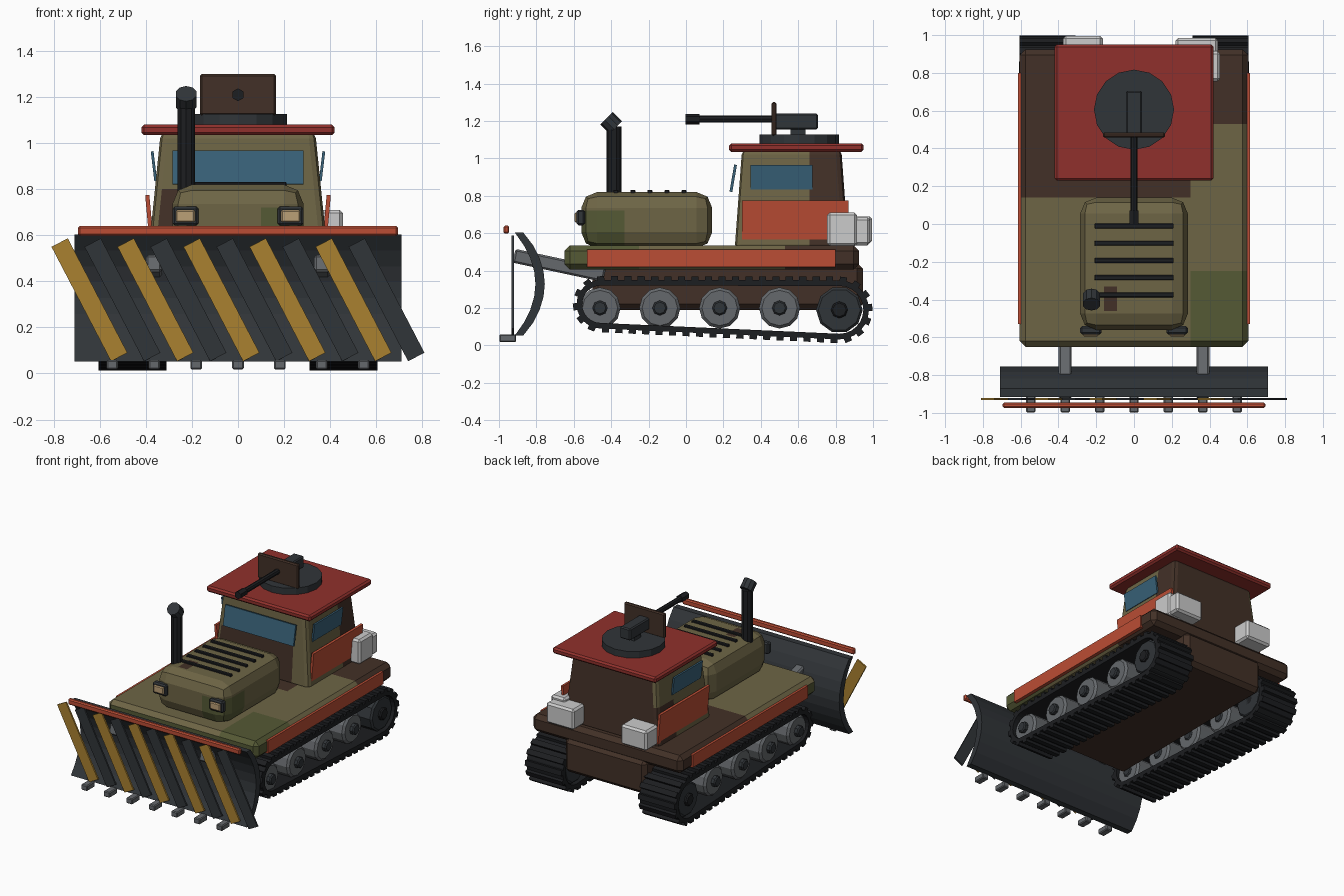
import bpy, bmesh
from math import pi, sin, cos, hypot
from mathutils import Vector, Matrix

if "Cube" in bpy.data.objects:
    bpy.data.objects.remove(bpy.data.objects["Cube"])


def mat(name, r, g, b):
    m = bpy.data.materials.new(name)
    m.diffuse_color = (r, g, b, 1)
    m.use_nodes = True
    m.node_tree.nodes["Principled BSDF"].inputs["Base Color"].default_value = m.diffuse_color
    return m


TAN = mat("camo_tan", .155, .13, .06)
BROWN = mat("camo_brown", .055, .03, .02)
GREEN = mat("camo_green", .09, .1, .035)
RED = mat("red_panel", .5, .075, .035)
ROOF = mat("dark_red", .28, .03, .025)
YELLOW = mat("warning_yellow", .4, .22, .03)
DARK = mat("dark_steel", .03, .035, .04)
BLACK = mat("rubber_black", .012, .013, .015)
GLASS = mat("window_glass", .04, .12, .19)
LAMP = mat("lamp_lens", .5, .35, .18)
STEEL = mat("wheel_steel", .13, .14, .15)
CAN = mat("light_grey", .55, .55, .55)


def finish(name, bm, *mats):
    bmesh.ops.recalc_face_normals(bm, faces=bm.faces)
    me = bpy.data.meshes.new(name)
    bm.to_mesh(me)
    bm.free()
    for m in mats:
        me.materials.append(m)
    ob = bpy.data.objects.new(name, me)
    bpy.context.collection.objects.link(ob)
    return ob


def box_bm(lo, hi, bevel=0, seg=1, rot=0, axis='X', top=None):
    """Box between two corners; top = (x scale, y scale) tapers it."""
    lo, hi = Vector(lo), Vector(hi)
    bm = bmesh.new()
    bmesh.ops.create_cube(bm, size=1)
    for v in bm.verts:
        if top and v.co.z > 0:
            v.co.x *= top[0]
            v.co.y *= top[1]
        v.co = v.co * (hi - lo)
    if bevel:
        bmesh.ops.bevel(bm, geom=bm.edges[:], offset=bevel, segments=seg,
                        profile=.5, affect='EDGES')
    bm.transform(Matrix.Translation((lo + hi) / 2) @ Matrix.Rotation(rot, 4, axis))
    return bm


def box(name, lo, hi, m, bevel=0, **kw):
    return finish(name, box_bm(lo, hi, bevel, **kw), m)


def sided(s, x0, x1):
    return min(s * x0, s * x1), max(s * x0, s * x1)


def cyl(name, c, r, length, m, axis='Z', n=12, angle=0, r2=None, bevel=0):
    bm = bmesh.new()
    bmesh.ops.create_cone(bm, cap_ends=True, segments=n, radius1=r,
                          radius2=r if r2 is None else r2, depth=length)
    if bevel:
        rims = [e for f in bm.faces if len(f.verts) == n for e in f.edges]
        bmesh.ops.bevel(bm, geom=rims, offset=bevel, segments=1, affect='EDGES')
    turn = {'Z': Matrix.Rotation(angle, 4, 'X'), 'X': Matrix.Rotation(pi / 2, 4, 'Y'),
            'Y': Matrix.Rotation(pi / 2, 4, 'X')}[axis]
    bm.transform(Matrix.Translation(c) @ turn)
    return finish(name, bm, m)


def camo(name, bm, cuts, rule):
    """Slice along planes, then colour each patch by position."""
    for axis, values in zip((0, 1, 2), cuts):
        for v in values:
            co, no = Vector(), Vector()
            co[axis], no[axis] = v, 1
            bmesh.ops.bisect_plane(bm, geom=bm.verts[:] + bm.edges[:] + bm.faces[:],
                                   plane_co=co, plane_no=no)
    for f in bm.faces:
        f.material_index = rule(*f.calc_center_median())
    return finish(name, bm, TAN, BROWN, GREEN)


# Hull and deck
box("lower_hull", (-.33, -.5, .19), (.33, .945, .44), BROWN, .03)
camo("deck", box_bm((-.605, -.65, .405), (.605, .925, .535), .03),
     ((.3,), (-.54, -.25, .14, .53), ()),
     lambda x, y, z: 2 if y < -.54 and z < .5 or x > .3 and y < -.25
     else int(y > (.53 if x > .3 else .14)))
# Engine hood
camo("engine_hood", box_bm((-.285, -.56, .52), (.285, .14, .82), .085, 2),
     ((-.16, -.09, .1), (-.46, -.33), (.72,)),
     lambda x, y, z: 2 if x > .1 and y < -.33 and z < .72
     else int(-.16 < x < -.09 and -.46 < y < -.33 and z > .72))
# Cabin
camo("cabin", box_bm((-.39, .26, .51), (.39, .87, 1.05), .03, 2, top=(.86, .87)),
     ((.25,), (.66,), (.8,)),
     lambda x, y, z: int((z < .8 and -.3 < x < .25) or (y > .66 and (z < .8 or x > -.3))))
box("roof", (-.42, .23, 1.035), (.42, .95, 1.08), ROOF, .012)
box("windscreen", (-.285, .245, .82), (.285, .26, .967), GLASS, rot=-.17)
for s, side in ((-1, "left"), (1, "right")):
    a, b = sided(s, .359, .371)
    box(side + "_window", (a, .345, .835), (b, .675, .965), GLASS, rot=s * .12, axis='Y')
    a, b = sided(s, .375, .393)
    box(side + "_cabin_panel", (a, .30, .555), (b, .87, .775), RED, rot=s * .09, axis='Y')
    a, b = sided(s, .59, .615)
    box(side + "_deck_stripe", (a, -.53, .42), (b, .80, .512), RED)

# Vents, headlights, exhaust
for i in range(5):
    y = -.375 + i * .091
    box(f"hood_vent_{i}", (-.21, y - .013, .805), (.21, y + .013, .832), BLACK, .004)
for s in (-1, 1):
    a, b = sided(s, .172, .285)
    box("headlight_frame", (a, -.585, .642), (b, -.54, .725), DARK, .01)
    a, b = sided(s, .187, .27)
    box("headlight_lens", (a, -.595, .657), (b, -.55, .71), LAMP, .006)
cyl("exhaust_stack", (-.225, -.385, .96), .04, .42, BLACK, n=10)
cyl("exhaust_tip", (-.225, -.4, 1.19), .047, .07, DARK, n=10, angle=pi / 4)

# Roof gun
cyl("turret_ring", (0, .605, 1.1), .212, .055, DARK, n=16)
box("gun_pedestal", (-.03, .56, 1.1), (.03, .64, 1.17), DARK)
box("gun_body", (-.042, .475, 1.155), (.042, .705, 1.24), DARK, .008)
box("gun_shield", (-.165, .457, 1.12), (.165, .485, 1.3), BROWN, .008)
cyl("gun_barrel", (0, .26, 1.21), .019, .46, BLACK, 'Y', 8)
cyl("gun_muzzle", (0, .035, 1.21), .028, .075, BLACK, 'Y', 6)

# Storage cans at the rear
for i, (lo, hi) in enumerate((((.22, .85, .535), (.445, .985, .685)),
                              ((.34, .755, .53), (.455, .915, .71)),
                              ((-.375, .85, .545), (-.165, .995, .69)))):
    box(f"storage_can_{i}", lo, hi, CAN, .014)

# Dozer blade: curved profile extruded across
prof = []
for i in range(9):
    t = -1 + i / 4
    prof.append((-.805 - .11 * t * t, .328 + .275 * t))
prof += [(y + .05 - .005 * (i in (0, 8)), z) for i, (y, z) in reversed(list(enumerate(prof)))]
bm = bmesh.new()
rings = [[bm.verts.new((x, y, z)) for y, z in prof] for x in (-.71, .71)]
n = len(prof)
for i in range(n):
    j = (i + 1) % n
    bm.faces.new((rings[0][i], rings[0][j], rings[1][j], rings[1][i]))
for r in rings:
    for i in range(8):
        bm.faces.new((r[i], r[i + 1], r[n - 2 - i], r[n - 1 - i]))
finish("dozer_blade", bm, DARK)
# Blade stripes, bar, teeth and arms
for i in range(10):
    x = -.645 + i * .1433
    box(f"blade_stripe_{i}", (x - .04, -.932, .04), (x + .04, -.92, .6),
        DARK if i % 2 else YELLOW, rot=-.48, axis='Y')
box("blade_top_bar", (-.695, -.975, .597), (.695, -.945, .64), RED, .008)
for i in range(7):
    x = -.546 + i * .182
    box(f"blade_tooth_{i}", (x - .025, -.998, .017), (x + .025, -.908, .058), STEEL, .006)
for s in (-1, 1):
    a, b = sided(s, .33, .4)
    box("blade_arm", (a, -.925, .39), (b, -.43, .465), STEEL, .01, rot=-.21)


# Tracks: ring around front idler and rear sprocket
FRONT, REAR = Vector((-.455, .22)), Vector((.82, .19))


def outline(d, k=12):
    pts = []
    for c, r, a0 in ((FRONT, .13, pi / 2), (REAR, .158, -pi / 2)):
        for i in range(k + 1):
            a = a0 + pi * i / k
            pts.append(c + (r + d) * Vector((cos(a), sin(a))))
    return pts


def track(s):
    a, b = sided(s, .31, .605)
    out, inn = outline(0), outline(-.03)
    bm = bmesh.new()
    rows = [[bm.verts.new((x, p.x, p.y)) for x, p in ((a, o), (b, o), (b, i), (a, i))]
            for o, i in zip(out, inn)]
    n = len(rows)
    for i in range(n):
        r, q = rows[i], rows[(i + 1) % n]
        for k in range(4):
            bm.faces.new((r[k], r[(k + 1) % 4], q[(k + 1) % 4], q[k]))
    finish("track_belt", bm, BLACK)
    # Evenly spaced grouser pads
    seg = [(out[i], out[(i + 1) % n]) for i in range(n)]
    total = sum((q - p).length for p, q in seg)
    count, pos, acc = 48, 0, 0
    bm = bmesh.new()
    for p, q in seg:
        length = (q - p).length
        while pos < acc + length - 1e-6:
            c, d = p.lerp(q, (pos - acc) / length), (q - p) / length
            m = Matrix(((1, 0, 0, (a + b) / 2), (0, d.x, -d.y, c.x),
                        (0, d.y, d.x, c.y), (0, 0, 0, 1)))
            bmesh.ops.create_cube(bm, size=1, matrix=m @ Matrix.Diagonal((b - a, .038, .04, 1)))
            pos += total / count
        acc += length
    finish("track_pads", bm, BLACK)


for s in (-1, 1):
    track(s)
    for i in range(4):
        y = -.46 + i * .32
        cyl("road_wheel", (s * .455, y, .2), .11, .25, STEEL, 'X', 12, bevel=.015)
        cyl("wheel_hub", (s * .465, y, .2), .04, .29, DARK, 'X', 8, bevel=.008)
    cyl("drive_sprocket", (s * .455, .82, .19), .125, .27, DARK, 'X', 10, bevel=.012)
    cyl("sprocket_hub", (s * .465, .82, .19), .045, .29, BLACK, 'X', 8, bevel=.008)
